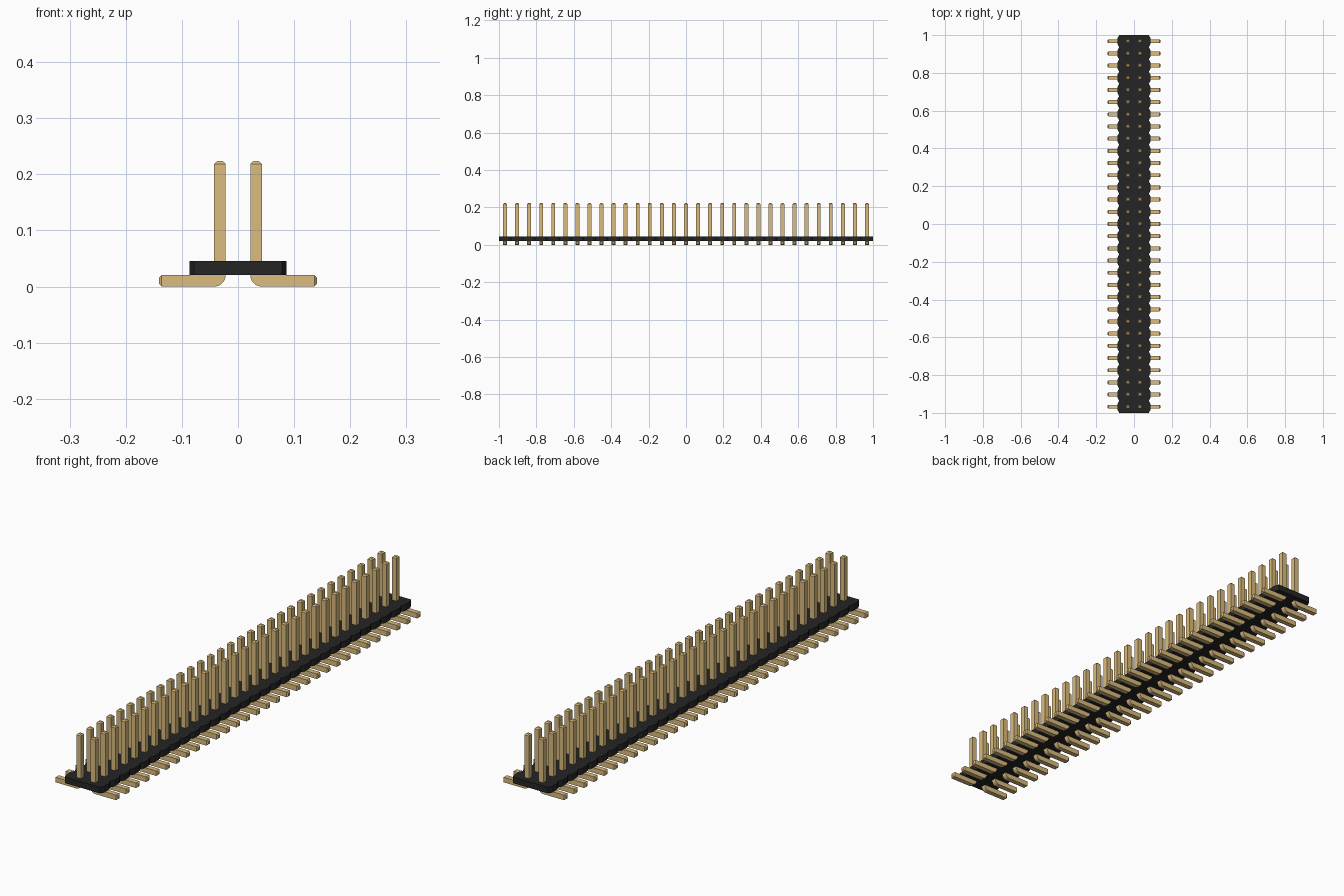
import bpy, bmesh, math
from mathutils import Vector

cube = bpy.data.objects.get("Cube")
if cube:
    bpy.data.objects.remove(cube, do_unlink=True)

COUNT = 31
PITCH = 2 / COUNT
PIN = 0.0206        # pin thickness
BODY_TOP = 0.0455
BODY_X = 0.0865


def material(name, color):
    m = bpy.data.materials.new(name)
    m.use_nodes = True
    m.diffuse_color = (*color, 1)
    m.node_tree.nodes["Principled BSDF"].inputs["Base Color"].default_value = (*color, 1)
    return m


def finish(bm, name, mat):
    bmesh.ops.remove_doubles(bm, verts=bm.verts, dist=0.00005)
    bmesh.ops.recalc_face_normals(bm, faces=bm.faces)
    mesh = bpy.data.meshes.new(name)
    bm.to_mesh(mesh)
    bm.free()
    mesh.materials.append(mat)
    ob = bpy.data.objects.new(name, mesh)
    bpy.context.collection.objects.link(ob)
    return ob


gold = material("gold metal", (0.708, 0.504, 0.21))
black = material("black plastic", (0.0194, 0.0185, 0.0185))

# Housing: one chamfered outline per pin pair, joined into a notched strip
CUT_X, CUT_Y = 0.008, 0.0145
right_side = []
for i in range(COUNT):
    y = -1 + i * PITCH
    right_side += [(BODY_X - CUT_X, y), (BODY_X, y + CUT_Y), (BODY_X, y + PITCH - CUT_Y)]
right_side.append((BODY_X - CUT_X, 1))
outline = right_side + [(-x, y) for x, y in reversed(right_side)]
bm = bmesh.new()
base = bm.faces.new([bm.verts.new((x, y, PIN)) for x, y in outline])
top = bmesh.ops.extrude_face_region(bm, geom=[base])
bmesh.ops.translate(bm, vec=(0, 0, BODY_TOP - PIN),
                    verts=[v for v in top["geom"] if isinstance(v, bmesh.types.BMVert)])
finish(bm, "housing", black)

# Bent pin: cross-sections swept from the upright tip round the bend to the foot tip
h = PIN / 2
tip = 0.005
inner_x = PITCH / 2 - h
outer_x = PITCH / 2 + h
pin_top, foot_end = 0.2235, 0.141
stations = [((inner_x + tip, pin_top), (outer_x - tip, pin_top), h - tip),
            ((inner_x, pin_top - tip), (outer_x, pin_top - tip), h)]
for k in range(9):
    a = math.pi / 2 * k / 8
    stations.append(((outer_x - PIN * math.cos(a), PIN - PIN * math.sin(a)), (outer_x, PIN), h))
stations += [((foot_end - tip, 0), (foot_end - tip, PIN), h),
             ((foot_end, tip), (foot_end, PIN - tip), h - tip)]

bm = bmesh.new()
rings = []
for (ax, az), (bx, bz), w in stations:
    corners = [(ax, -w, az), (bx, -w, bz), (bx, w, bz), (ax, w, az)]
    rings.append([bm.verts.new(Vector(c)) for c in corners])
for r, s in zip(rings, rings[1:]):
    for j in range(4):
        n = (j + 1) % 4
        bm.faces.new((r[j], r[n], s[n], s[j]))
bm.faces.new(rings[0])
bm.faces.new(rings[-1])
pins = finish(bm, "pins", gold)
pins.location.y = -1 + PITCH / 2

# Smooth bend, sharp pin edges
bpy.ops.object.select_all(action="DESELECT")
pins.select_set(True)
bpy.context.view_layer.objects.active = pins
bpy.ops.object.shade_smooth_by_angle(angle=math.radians(30))

# Repeat along the strip and mirror to the second row
mirror = pins.modifiers.new("second_row", "MIRROR")
mirror.use_axis = (True, False, False)
mirror.use_clip = False
mirror.use_mirror_merge = False
array = pins.modifiers.new("strip", "ARRAY")
array.count = COUNT
array.use_relative_offset = False
array.use_constant_offset = True
array.constant_offset_displace = (0, PITCH, 0)
